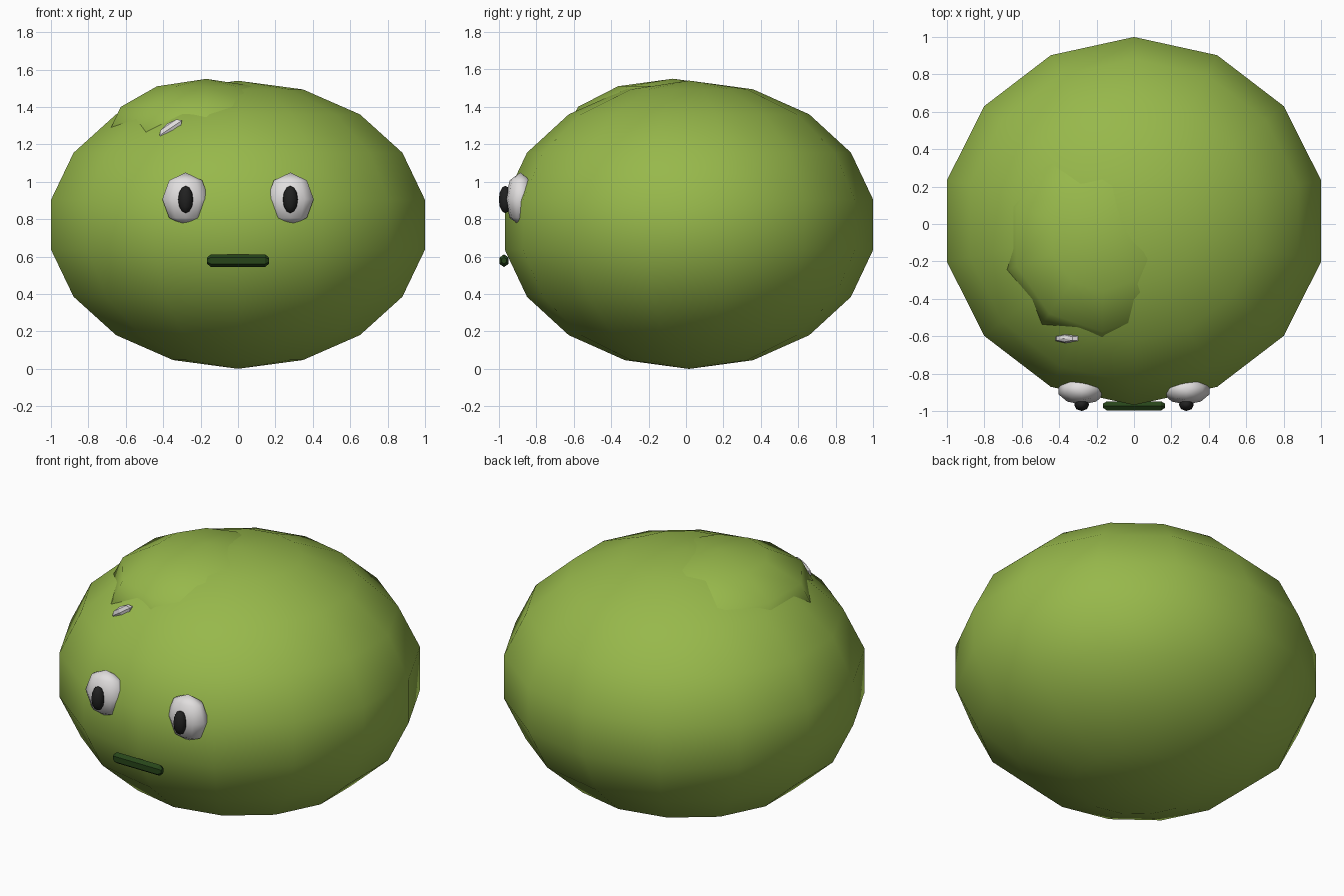
import bpy, bmesh, math
from mathutils import Matrix, Vector

cube = bpy.data.objects.get("Cube")
if cube:
    bpy.data.objects.remove(cube)


def material(name, rgb, rough=0.6):
    m = bpy.data.materials.new(name)
    m.use_nodes = True
    m.diffuse_color = (*rgb, 1)
    bsdf = next(n for n in m.node_tree.nodes if n.type == 'BSDF_PRINCIPLED')
    bsdf.inputs["Base Color"].default_value = (*rgb, 1)
    bsdf.inputs["Roughness"].default_value = rough
    return m


GREEN = material("leaf green", (0.31, 0.48, 0.07))
WHITE = material("eye white", (0.75, 0.73, 0.73))
BLACK = material("pupil black", (0.015, 0.015, 0.015))
DARK = material("mouth dark green", (0.02, 0.06, 0.01))


def finish(name, bm, mat, smooth=True):
    bmesh.ops.recalc_face_normals(bm, faces=bm.faces)
    mesh = bpy.data.meshes.new(name)
    for f in bm.faces:
        f.smooth = smooth
    bm.to_mesh(mesh)
    bm.free()
    mesh.materials.append(mat)
    obj = bpy.data.objects.new(name, mesh)
    bpy.context.collection.objects.link(obj)
    return obj


def ellipsoid(name, centre, radii, segments, rings, mat, tilt=0, smooth=True):
    """Low-poly ellipsoid with a column of vertices facing front."""
    bm = bmesh.new()
    bmesh.ops.create_uvsphere(bm, u_segments=segments, v_segments=rings, radius=1)
    # turn so that one vertex column lies exactly on -y
    ring = min(bm.verts, key=lambda v: abs(v.co.z) - 0.001 * v.co.x)
    turn = -math.pi / 2 - math.atan2(ring.co.y, ring.co.x)
    bm.transform(Matrix.Translation(centre)
                 @ Matrix.Rotation(tilt, 4, 'Y')
                 @ Matrix.Diagonal((*radii, 1))
                 @ Matrix.Rotation(turn, 4, 'Z'))
    return finish(name, bm, mat, smooth)


# Round body and the swelling on its crown
ellipsoid("body", (0, 0.016, 0.77), (1.041, 0.999, 0.77), 14, 9, GREEN)
ellipsoid("crown_bump", (-0.17, -0.07, 1.25), (0.555, 0.585, 0.30), 10, 6, GREEN)

# Eyes and pupils
for side, x in (("left", 0.28), ("right", -0.28)):
    ellipsoid(side + "_eye", (x, -0.885, 0.907), (0.131, 0.08, 0.142), 10, 4, WHITE)
    ellipsoid(side + "_pupil", (x, -0.965, 0.905), (0.04, 0.035, 0.073), 8, 6, BLACK)

# Small pale glint below the bump
ellipsoid("glint", (-0.36, -0.612, 1.287), (0.084, 0.026, 0.03), 6, 4, WHITE,
          tilt=math.radians(-34), smooth=False)

# Mouth: a short bar with tapered ends
bm = bmesh.new()
loops = []
for x, scale in ((-0.165, 0.5), (-0.145, 1), (0.145, 1), (0.165, 0.5)):
    loops.append([bm.verts.new(Vector((x,
                                       -0.972 + 0.028 * scale * math.sin(a),
                                       0.578 + 0.034 * scale * math.cos(a))))
                  for a in (i * math.pi / 3 for i in range(6))])
for a, b in zip(loops, loops[1:]):
    for i in range(6):
        j = (i + 1) % 6
        bm.faces.new((a[i], a[j], b[j], b[i]))
bm.faces.new(loops[0])
bm.faces.new(loops[-1])
finish("mouth", bm, DARK, smooth=False)
